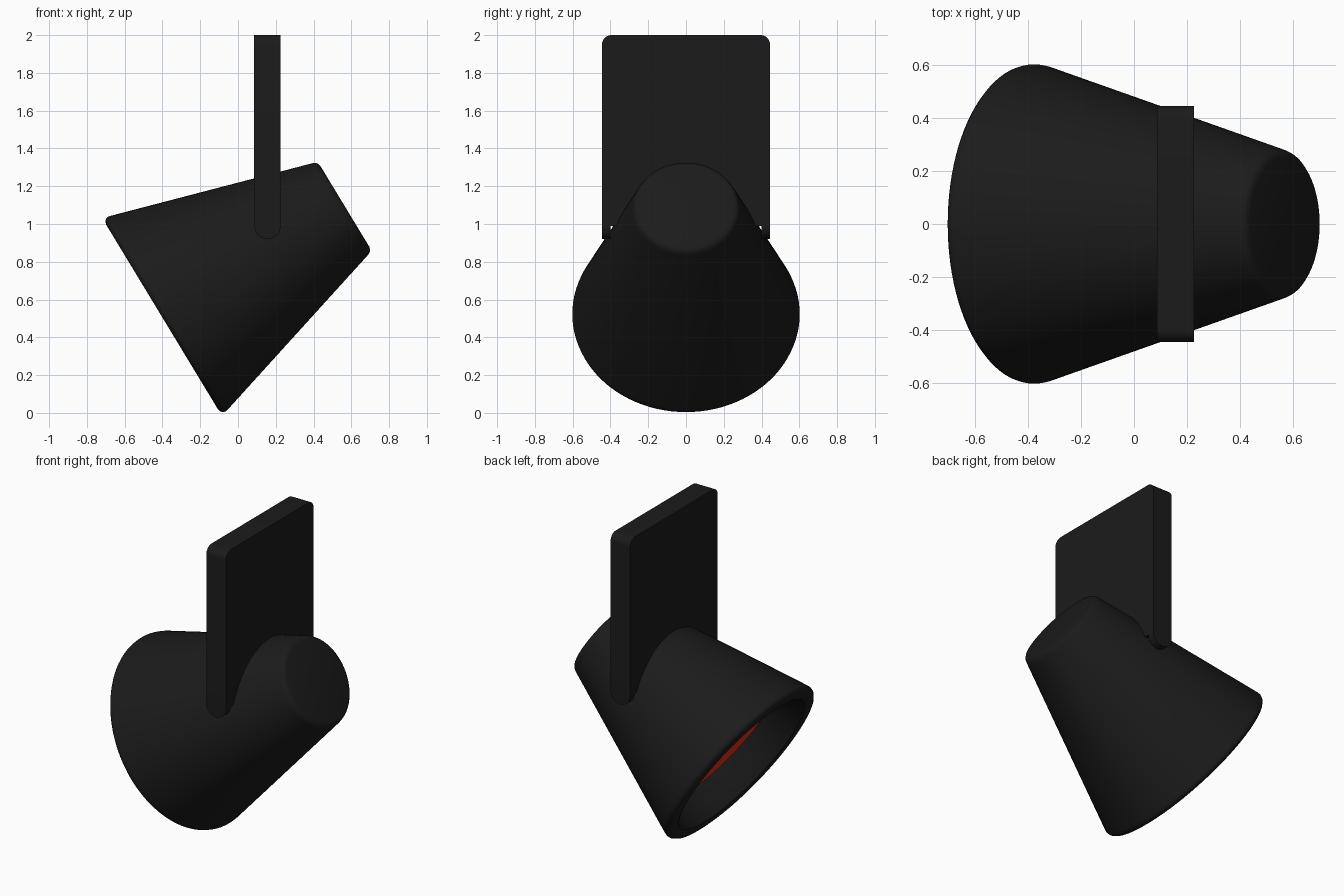
import bpy, bmesh
from math import sin, cos, pi, radians
from mathutils import Vector, Matrix

if "Cube" in bpy.data.objects:
    bpy.data.objects.remove(bpy.data.objects["Cube"])


def material(name, rgb):
    m = bpy.data.materials.new(name)
    m.diffuse_color = (*rgb, 1)
    m.use_nodes = True
    m.node_tree.nodes["Principled BSDF"].inputs["Base Color"].default_value = m.diffuse_color
    return m


BLACK = material("black_paint", (0.011, 0.011, 0.011))
RED = material("red_glass", (0.8, 0.03, 0.01))

# Lamp axis: mouth centre, pointing towards the narrow back end
AXIS = Matrix.Translation((-0.39, 0, 0.515)) @ Matrix.Rotation(radians(90 - 31.2), 4, 'Y')


def finish(bm, name, mat):
    bmesh.ops.remove_doubles(bm, verts=bm.verts, dist=1e-5)
    bmesh.ops.recalc_face_normals(bm, faces=bm.faces)
    me = bpy.data.meshes.new(name)
    bm.to_mesh(me)
    bm.free()
    me.materials.append(mat)
    ob = bpy.data.objects.new(name, me)
    bpy.context.collection.objects.link(ob)
    bpy.ops.object.select_all(action='DESELECT')
    ob.select_set(True)
    bpy.context.view_layer.objects.active = ob
    bpy.ops.object.shade_smooth_by_angle(angle=radians(35))
    return ob


def lathe(name, profile, mat, steps=96):
    """Spin (radius, distance along axis) points around the lamp axis."""
    bm = bmesh.new()
    vs = [bm.verts.new((r, 0, s)) for r, s in profile]
    es = [bm.edges.new(p) for p in zip(vs, vs[1:])]
    bmesh.ops.spin(bm, geom=vs + es, axis=(0, 0, 1), cent=(0, 0, 0),
                   angle=2 * pi, steps=steps)
    ob = finish(bm, name, mat)
    ob.matrix_world = AXIS
    return ob


def extrude(name, outline, vec, mat):
    bm = bmesh.new()
    f = bm.faces.new([bm.verts.new(p) for p in outline])
    r = bmesh.ops.extrude_face_region(bm, geom=[f], use_keep_orig=True)
    bmesh.ops.translate(bm, vec=Vector(vec),
                        verts=[v for v in r['geom'] if isinstance(v, bmesh.types.BMVert)])
    return finish(bm, name, mat)


def arc(cx, cy, r, a0, a1, n=10):
    return [(cx + r * cos(radians(a0 + (a1 - a0) * i / n)),
             cy + r * sin(radians(a0 + (a1 - a0) * i / n))) for i in range(n + 1)]


# Tapered can with rounded rim, hollow mouth and rounded back edge
lathe("lamp_housing", [
    (0, 0.19), (0.456, 0.19), (0.51, 0.0), (0.516, -0.009), (0.53, -0.014),
    (0.572, -0.014), (0.588, -0.009), (0.599, 0.003), (0.602, 0.016), (0.599, 0.031),
    (0.285, 1.085), (0.278, 1.102), (0.266, 1.113), (0.25, 1.117), (0, 1.117)], BLACK)

# Red lens recessed in the mouth
lathe("lens", [(0, 0.18), (0.46, 0.18), (0.46, 0.19), (0, 0.19)], RED)

# Mounting plate with rounded top corners
X0, X1, W, R = 0.086, 0.226, 0.445, 0.05
outline = [(-W, 0.99), (W, 0.99)] + arc(W - R, 2 - R, R, 0, 90) + arc(R - W, 2 - R, R, 90, 180)
extrude("mounting_plate", [(X0, y, z) for y, z in outline], (X1 - X0, 0, 0), BLACK)

# Two yoke arms with round lower ends
h = (X1 - X0) / 2
arm = arc(X0 + h, 0.99, h, 180, 360, 20)
for side, name in ((-1, "yoke_arm_front"), (1, "yoke_arm_back")):
    extrude(name, [(x, side * W, z) for x, z in arm], (0, -side * 0.045, 0), BLACK)
